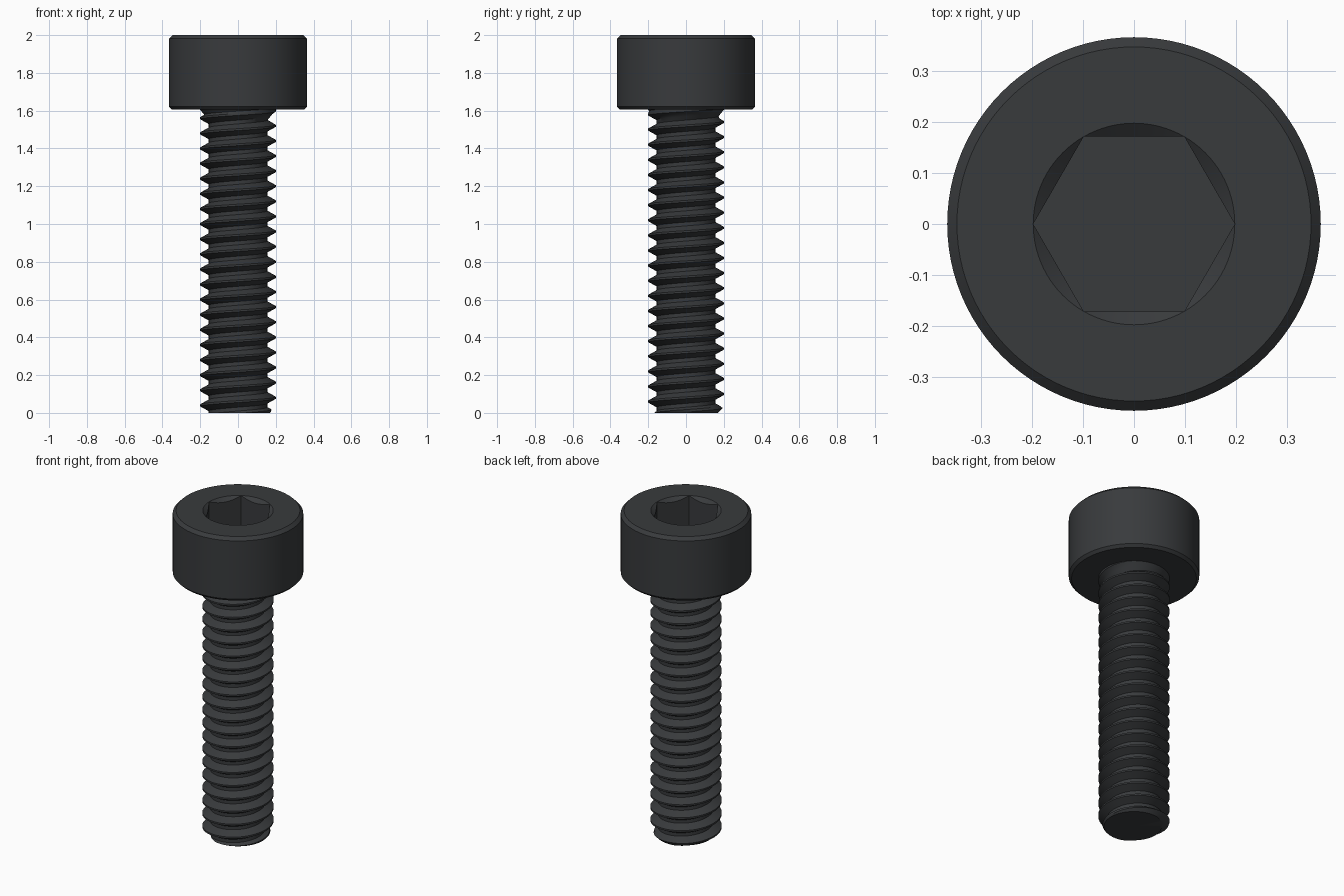
import bpy, bmesh, math

if "Cube" in bpy.data.objects:
    bpy.data.objects.remove(bpy.data.objects["Cube"])

HEAD_Z, TOP_Z = 1.605, 2.0
CREST, ROOT, PITCH = 0.2, 0.155, 0.08
SEGS = 96

mat = bpy.data.materials.new("black_oxide_steel")
mat.diffuse_color = (0.04, 0.043, 0.046, 1)
mat.use_nodes = True
mat.node_tree.nodes["Principled BSDF"].inputs["Base Color"].default_value = mat.diffuse_color


def wrap(name, column):
    """Skin a profile that may vary with angle; column(a) gives (r, z) points."""
    bm = bmesh.new()
    cols = []
    for j in range(SEGS + 1):
        a = 2 * math.pi * j / SEGS
        cols.append([bm.verts.new((r * math.cos(a), r * math.sin(a), z)) for r, z in column(a)])
    for c, d in zip(cols, cols[1:]):
        for i in range(len(c) - 1):
            bm.faces.new((c[i], d[i], d[i + 1], c[i + 1]))
    bmesh.ops.remove_doubles(bm, verts=bm.verts, dist=1e-5)
    bmesh.ops.dissolve_degenerate(bm, edges=bm.edges, dist=1e-6)
    bmesh.ops.recalc_face_normals(bm, faces=bm.faces)
    me = bpy.data.meshes.new(name)
    bm.to_mesh(me)
    bm.free()
    me.materials.append(mat)
    ob = bpy.data.objects.new(name, me)
    bpy.context.collection.objects.link(ob)
    bpy.ops.object.select_all(action='DESELECT')
    ob.select_set(True)
    bpy.context.view_layer.objects.active = ob
    bpy.ops.object.shade_smooth_by_angle(angle=math.radians(30))
    return ob


# Cylindrical head with chamfered rims and a countersunk hex socket
def head_column(a):
    apothem, rim = 0.171, 0.1975
    hexr = apothem / math.cos(a % (math.pi / 3) - math.pi / 6)
    return [(0.185, HEAD_Z), (0.35, HEAD_Z), (0.366, HEAD_Z + 0.016),
            (0.366, TOP_Z - 0.019), (0.347, TOP_Z), (rim, TOP_Z),
            (hexr, TOP_Z - (rim - hexr) * 0.8), (hexr, TOP_Z - 0.2), (0, TOP_Z - 0.2)]


# Right-handed thread with flat crests and roots, tapered tip, flare under head
def thread_radius(a, z):
    u = abs((z - PITCH * (a / (2 * math.pi))) / PITCH % 1 - 0.5)
    t = min(max((u - 0.125) / 0.3125, 0), 1)
    r = ROOT + (CREST - ROOT) * t
    r = max(r, 0.2 - (HEAD_Z - z) * 0.8)
    return min(r, 0.168 + z)


def thread_column(a):
    pts = [(0, 0)]
    for k in range(-2, int(HEAD_Z / PITCH) + 3):
        for u in (-0.375, -0.22, -0.0625, 0.0625, 0.22, 0.375):
            z = PITCH * (k + u + a / (2 * math.pi))
            z = min(max(z, 0), HEAD_Z)
            pts.append((thread_radius(a, z), z))
    return pts


wrap("socket_head", head_column)
shaft = wrap("threaded_shaft", thread_column)
